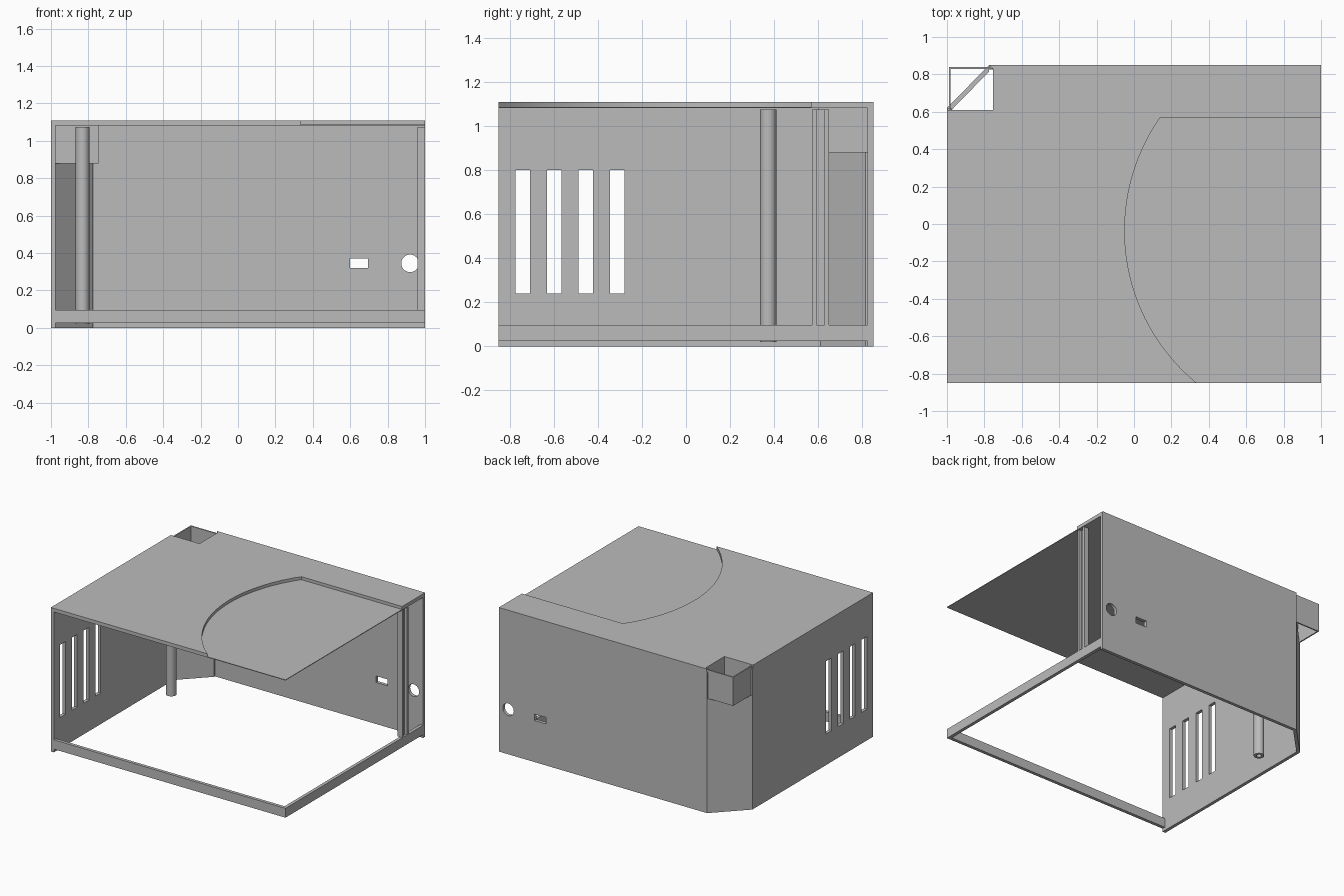
import bpy
import bmesh
from math import cos, sin, asin, pi

cube = bpy.data.objects.get("Cube")
if cube:
    bpy.data.objects.remove(cube, do_unlink=True)

GREY = (0.5, 0.5, 0.5, 1.0)
grey = bpy.data.materials.new("plain grey")
grey.use_nodes = True
grey.diffuse_color = GREY
for node in grey.node_tree.nodes:
    if node.type == "BSDF_PRINCIPLED":
        node.inputs["Base Color"].default_value = GREY

# Main dimensions
W, D, T = 1.0, 0.85, 0.025
CEILING, SHEET_TOP, ROOF_TOP = 1.082, 1.087, 1.11
BAR_LOW, BAR_TOP = 0.025, 0.097
IN_X, IN_Y = W - T, D - T


def rect(a0, b0, a1, b1):
    return [(a0, b0), (a1, b0), (a1, b1), (a0, b1)]


def circle(a, b, r, n=32):
    return [(a + r * cos(2 * pi * i / n), b + r * sin(2 * pi * i / n)) for i in range(n)]


# Extrudes an outline with holes along the chosen axis
PLACE = {
    "x": lambda a, b, c: (c, a, b),
    "y": lambda a, b, c: (a, c, b),
    "z": lambda a, b, c: (a, b, c),
}


def prism(name, loops, low, high, axis="z"):
    bm = bmesh.new()
    place = PLACE[axis]
    caps = ([], [])
    for loop in loops:
        rings = [[bm.verts.new(place(a, b, c)) for a, b in loop] for c in (low, high)]
        n = len(loop)
        for i in range(n):
            j = (i + 1) % n
            bm.faces.new((rings[0][i], rings[0][j], rings[1][j], rings[1][i]))
            for ring, edges in zip(rings, caps):
                edges.append(bm.edges.get((ring[i], ring[j])))
    for edges in caps:
        bmesh.ops.triangle_fill(bm, edges=edges, use_beauty=True, normal=place(0, 0, 1))
    bmesh.ops.recalc_face_normals(bm, faces=bm.faces)
    mesh = bpy.data.meshes.new(name)
    bm.to_mesh(mesh)
    bm.free()
    mesh.materials.append(grey)
    mesh.shade_smooth()
    mesh.set_sharp_from_angle(angle=0.5)
    obj = bpy.data.objects.new(name, mesh)
    bpy.context.collection.objects.link(obj)
    return obj


# Slotted side wall
slots = [rect(y, 0.24, y + 0.065, 0.8) for y in (-0.773, -0.631, -0.487, -0.344)]
prism("slotted_side_wall", [rect(-D, 0, 0.62, CEILING)] + slots, -W, -IN_X, "x")

# Back wall with the socket and switch holes
prism("back_wall", [rect(-0.775, 0, W, CEILING), rect(0.6, 0.32, 0.695, 0.37),
                    circle(0.92, 0.345, 0.047)], IN_Y, D, "y")

# Cut-off corner wall
prism("corner_wall", [[(-W, 0.62), (-0.775, D), (-0.775, IN_Y - 0.01), (-IN_X, 0.61)]], 0, 0.88)

# Base bars along the two open sides
prism("front_base_bar", [rect(-IN_X, -D, W, -IN_Y)], BAR_LOW, BAR_TOP)
prism("side_base_bar", [rect(IN_X, -IN_Y, W, IN_Y)], BAR_LOW, BAR_TOP)

# Roof: thin sheet below, raised layer with a curved edge above
corner = [(W, D), (-0.775, D), (-0.755, 0.83), (-0.755, 0.61), (-W, 0.61)]
prism("roof_sheet", [[(-W, -D), (W, -D)] + corner], CEILING, SHEET_TOP)
CX, CY, R, STEP_Y = 1.005, -0.035, 1.055, 0.57
start, end = asin((-D - CY) / R), asin((STEP_Y - CY) / R)
arc = []
for i in range(33):
    t = start + (end - start) * i / 32
    arc.append((CX - R * cos(t), CY + R * sin(t)))
prism("roof_raised_layer", [[(-W, -D)] + arc + [(W, STEP_Y)] + corner], SHEET_TOP, ROOF_TOP)

# Open square duct through the cut-off corner
prism("corner_duct", [rect(-0.99, 0.6, -0.745, 0.84), rect(-0.98, 0.61, -0.755, 0.83)],
      0.88, 1.1)

# Hollow round post
prism("round_post", [circle(-0.831, 0.373, 0.037), circle(-0.831, 0.373, 0.018)], 0.02, 1.075)

# Grooved upright rail on the open side
prism("grooved_rail", [[(0.96, 0.573), (W, 0.573), (W, 0.593), (0.98, 0.593),
                        (0.98, 0.628), (W, 0.628), (W, 0.65), (0.96, 0.65)]], BAR_TOP, 1.075)
